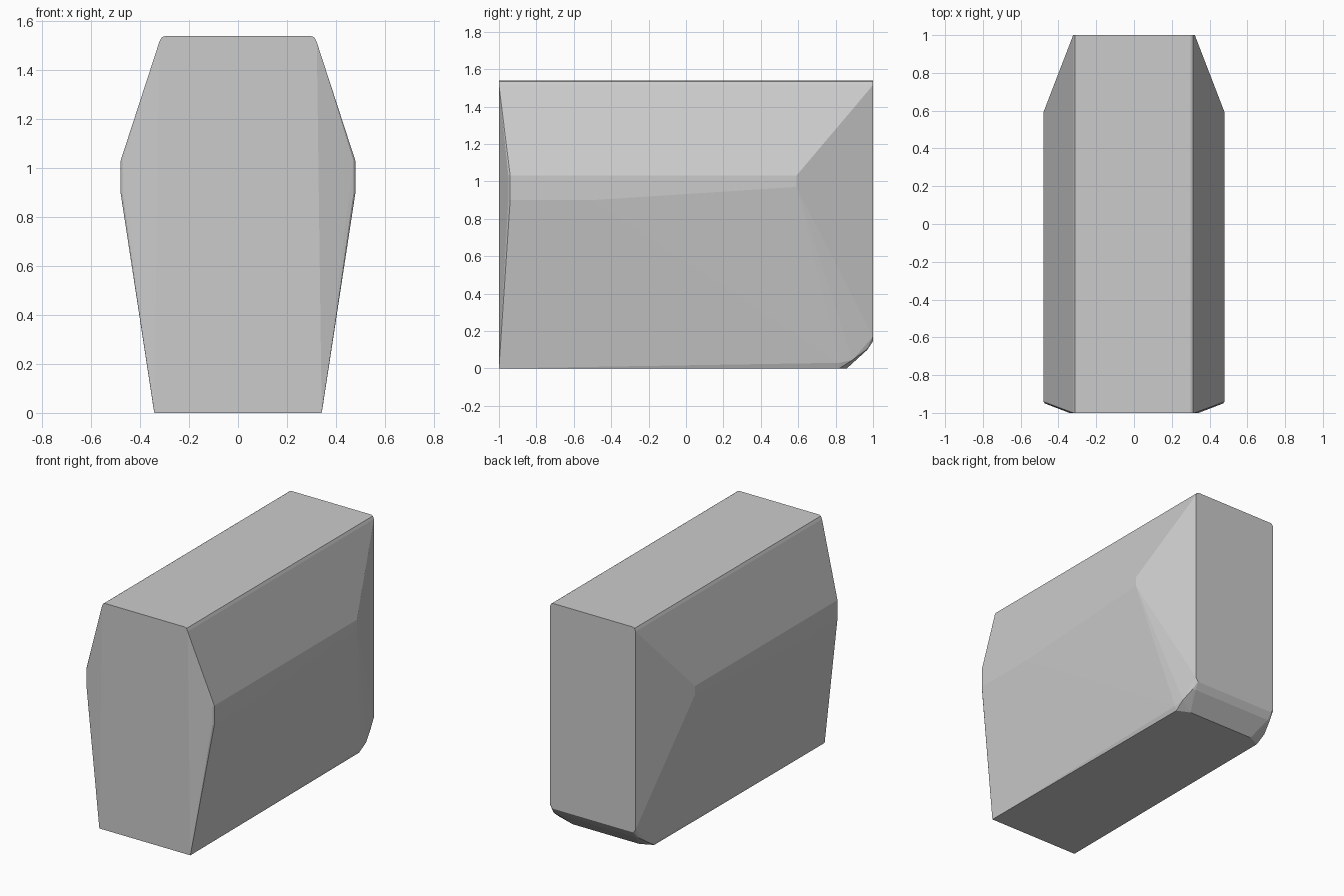
import bpy
import bmesh

if "Cube" in bpy.data.objects:
    bpy.data.objects.remove(bpy.data.objects["Cube"])

# Right-hand corner points of the faceted block, mirrored across x = 0
half = [
    # rounded top edges
    *[(x, y, z) for y in (-1, 1) for x, z in
      ((0.30, 1.54), (0.313, 1.534), (0.322, 1.515))],
    # widest band along the side, with a small front bevel
    (0.48, -0.94, 1.03), (0.48, -0.94, 0.90),
    (0.472, -0.95, 1.03), (0.472, -0.95, 0.90),
    (0.48, -0.50, 0.90), (0.48, 0.59, 1.03), (0.48, 0.59, 0.97),
    # front foot
    (0.342, -1, 0),
    # flat back and its chamfered lower edge
    (0.322, 1, 0.17), (0.305, 1, 0.145),
    (0.32, 0.965, 0.10), (0.30, 0.97, 0.10),
    (0.347, 0.82, 0.03), (0.34, 0.89, 0.045),
    (0.335, 0.82, 0.0), (0.25, 0.86, 0.0),
]

# Block body as the hull of the mirrored points
bm = bmesh.new()
for x, y, z in half:
    for side in (1, -1):
        bm.verts.new((x * side, y, z))
result = bmesh.ops.convex_hull(bm, input=bm.verts[:])
loose = [v for v in bm.verts if not v.link_faces]
bmesh.ops.delete(bm, geom=loose, context='VERTS')
bmesh.ops.dissolve_limit(bm, angle_limit=0.005, verts=bm.verts[:], edges=bm.edges[:])
bmesh.ops.recalc_face_normals(bm, faces=bm.faces[:])

mesh = bpy.data.meshes.new("faceted_block")
bm.to_mesh(mesh)
bm.free()
block = bpy.data.objects.new("faceted_block", mesh)
bpy.context.collection.objects.link(block)
